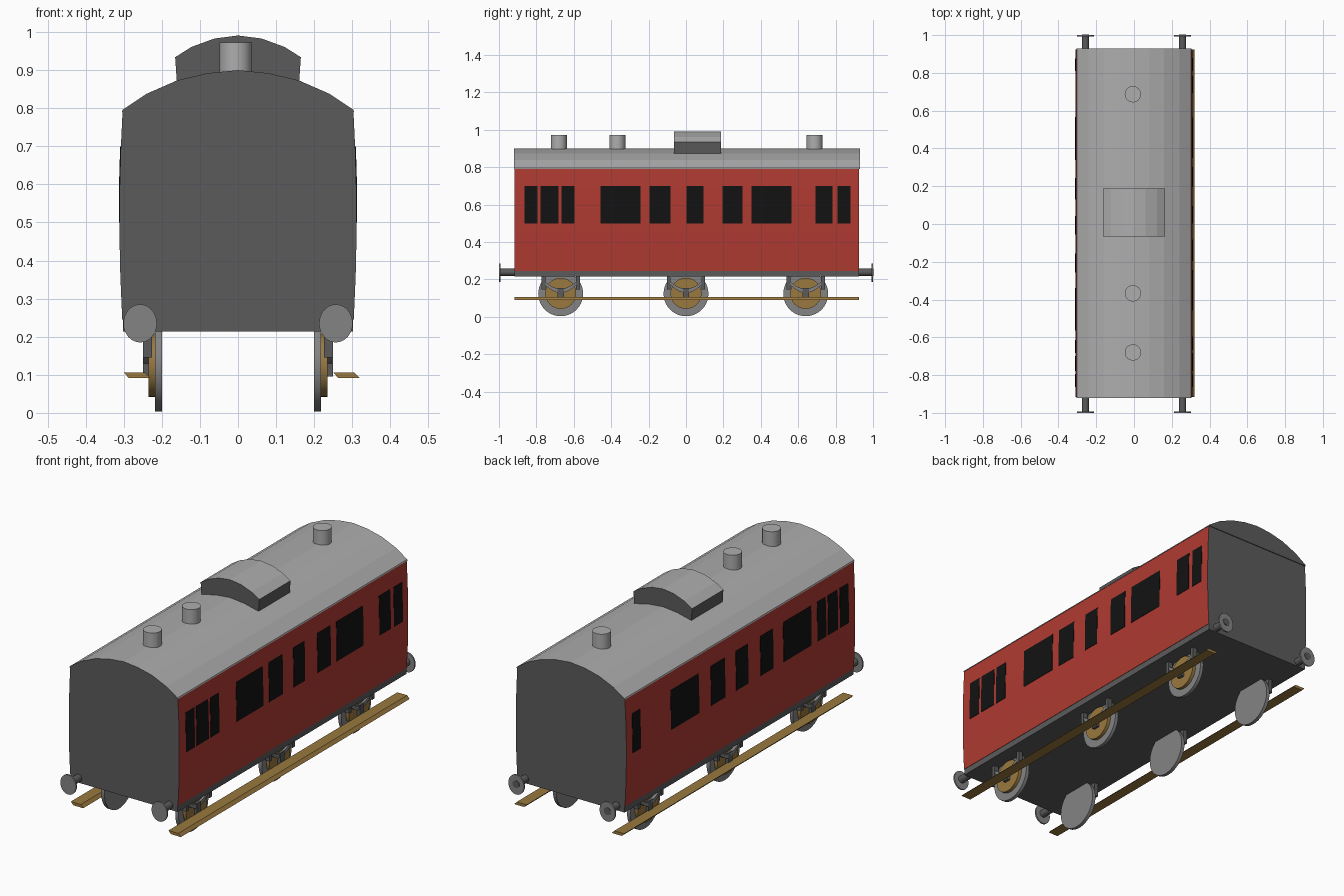
import bpy, bmesh, math
from mathutils import Matrix

if "Cube" in bpy.data.objects:
    bpy.data.objects.remove(bpy.data.objects["Cube"])


def material(name, r, g, b):
    m = bpy.data.materials.new(name)
    m.use_nodes = True
    m.diffuse_color = (r, g, b, 1)
    m.node_tree.nodes["Principled BSDF"].inputs["Base Color"].default_value = (r, g, b, 1)
    return m


RED = material("red paint", .43, .043, .031)
ROOF = material("light grey", .42, .42, .42)
DARK = material("dark grey", .105, .105, .105)
STEEL = material("mid grey", .23, .23, .23)
GOLD = material("ochre wood", .32, .19, .05)
BLACK = material("window black", .006, .006, .006)


def finish(name, bm, mats, rule=None):
    bmesh.ops.recalc_face_normals(bm, faces=bm.faces)
    if rule:
        for f in bm.faces:
            f.material_index = rule(f)
    me = bpy.data.meshes.new(name)
    bm.to_mesh(me)
    bm.free()
    for m in mats:
        me.materials.append(m)
    ob = bpy.data.objects.new(name, me)
    bpy.context.collection.objects.link(ob)
    return ob


def prism(name, pts, lo, hi, mats, rule=None, axis="y"):
    """Extrude an outline: (x, z) along y, or (y, z) along x."""
    bm = bmesh.new()
    place = (lambda a, z, d: (a, d, z)) if axis == "y" else (lambda a, z, d: (d, a, z))
    face = bm.faces.new([bm.verts.new(place(a, z, lo)) for a, z in pts])
    ext = bmesh.ops.extrude_face_region(bm, geom=[face])
    move = (0, hi - lo, 0) if axis == "y" else (hi - lo, 0, 0)
    bmesh.ops.translate(bm, vec=move, verts=[v for v in ext["geom"] if isinstance(v, bmesh.types.BMVert)])
    return finish(name, bm, mats, rule)


def box(name, x0, x1, y0, y1, z0, z1, mat):
    return prism(name, [(x0, z0), (x1, z0), (x1, z1), (x0, z1)], y0, y1, [mat])


def cylinder(name, centre, radius, depth, axis, mat, sides=32, squash=1):
    bm = bmesh.new()
    bmesh.ops.create_cone(bm, cap_ends=True, segments=sides, radius1=radius, radius2=radius, depth=depth)
    turn = {"x": Matrix.Rotation(math.pi / 2, 4, "Y"), "y": Matrix.Rotation(math.pi / 2, 4, "X"),
            "z": Matrix.Identity(4)}[axis]
    bmesh.ops.transform(bm, verts=bm.verts,
                        matrix=Matrix.Translation(centre) @ Matrix.Diagonal((squash, 1, 1, 1)) @ turn)
    ob = finish(name, bm, [mat])
    bpy.context.view_layer.objects.active = ob
    ob.select_set(True)
    bpy.ops.object.shade_smooth_by_angle(angle=math.radians(35))
    ob.select_set(False)
    return ob


def mirrored(half):
    """Outline from its right half, listed bottom to top with the last point on the centre line."""
    return half + [(-x, z) for x, z in half[-2::-1]]


FRONT, BACK = -.917, .925

# Carriage body: red sides, dark ends
wall = [(.304, .245), (.309, .36), (.311, .45), (.311, .58), (.308, .69), (.303, .794)]
prism("body", wall + [(-x, z) for x, z in wall[::-1]], FRONT, BACK, [DARK, RED],
      lambda f: int(abs(f.normal.x) > .5))

# Arched roof
arch = [(.305, .79), (.303, .796), (.24, .838), (.16, .873), (.08, .892), (0, .9)]
prism("roof", mirrored(arch), FRONT - .003, BACK + .004, [DARK, ROOF],
      lambda f: int(f.normal.z > .1))

# Raised roof hatch
hatch = [(.16, .86), (.165, .934), (.122, .961), (.062, .983), (0, .991)]
prism("roof_hatch", mirrored(hatch), -.065, .187, [DARK, ROOF], lambda f: int(f.normal.z > .2))

# Roof vents
for y in (-.68, -.367, .687):
    cylinder("roof_vent", (-.006, y, .915), .043, .114, "z", ROOF)

# Window panes that follow the bulge of the walls
panes = {
    1: [(-.864, -.794), (-.778, -.682), (-.666, -.596), (-.457, -.243), (-.195, -.083),
        (.003, .094), (.195, .302), (.35, .564), (.693, .783), (.81, .88)],
    -1: [(-.864, -.794), (-.778, -.7), (-.682, -.613), (-.565, -.34), (-.258, -.155),
         (-.056, .042), (.13, .243), (.34, .566), (.81, .875)],
}
for s, spans in panes.items():
    outline = [(s * x, z) for x, z in [(.305, .5), (.313, .5), (.313, .58), (.3095, .7), (.305, .7)]]
    for y0, y1 in spans:
        prism("window", outline, y0, y1, [BLACK])

# Underframe
box("underframe", -.302, .302, FRONT, BACK, .214, .247, DARK)

# Buffers at all four corners
for s in (-1, 1):
    for end, edge in ((-1, FRONT), (1, BACK)):
        x = s * .257
        cylinder("buffer_shaft", (x, (edge + end * .99) / 2, .238), .019, .09, "y", DARK, 20)
        cylinder("buffer_head", (x, end * .996, .235), .05, .008, "y", STEEL, 32, .88)

# Wheels with their springs and axle boxes
for s in (-1, 1):
    for y in (-.67, 0, .64):
        cylinder("wheel_tyre", (s * .209, y, .123), .12, .018, "x", STEEL, 40)
        cylinder("wheel_centre", (s * .225, y, .125), .083, .02, "x", GOLD, 32)
        x0, x1 = sorted((s * .226, s * .25))
        for e in (-1, 1):
            box("spring_hanger", x0, x1, y + e * .092 - .01, y + e * .092 + .01, .145, .22, DARK)
        steps = [i / 5 for i in range(-5, 6)]
        lower = [(y + t * .09, .128 + .05 * t * t) for t in steps]
        upper = [(y + t * .09, .15 + .045 * t * t) for t in steps[::-1]]
        prism("leaf_spring", lower + upper, x0, x1 - .004 * (s > 0), [STEEL], axis="x")
        box("axle_box", x0, x1, y - .017, y + .017, .095, .155, DARK)

# Long footboards with slanted edges
for x, lean in ((-.272, .014), (.278, .014)):
    prism("footboard", [(x - .028, .106), (x + .028, .106), (x + .028 + lean, .091), (x - .028 + lean, .091)],
          FRONT, BACK, [GOLD])
